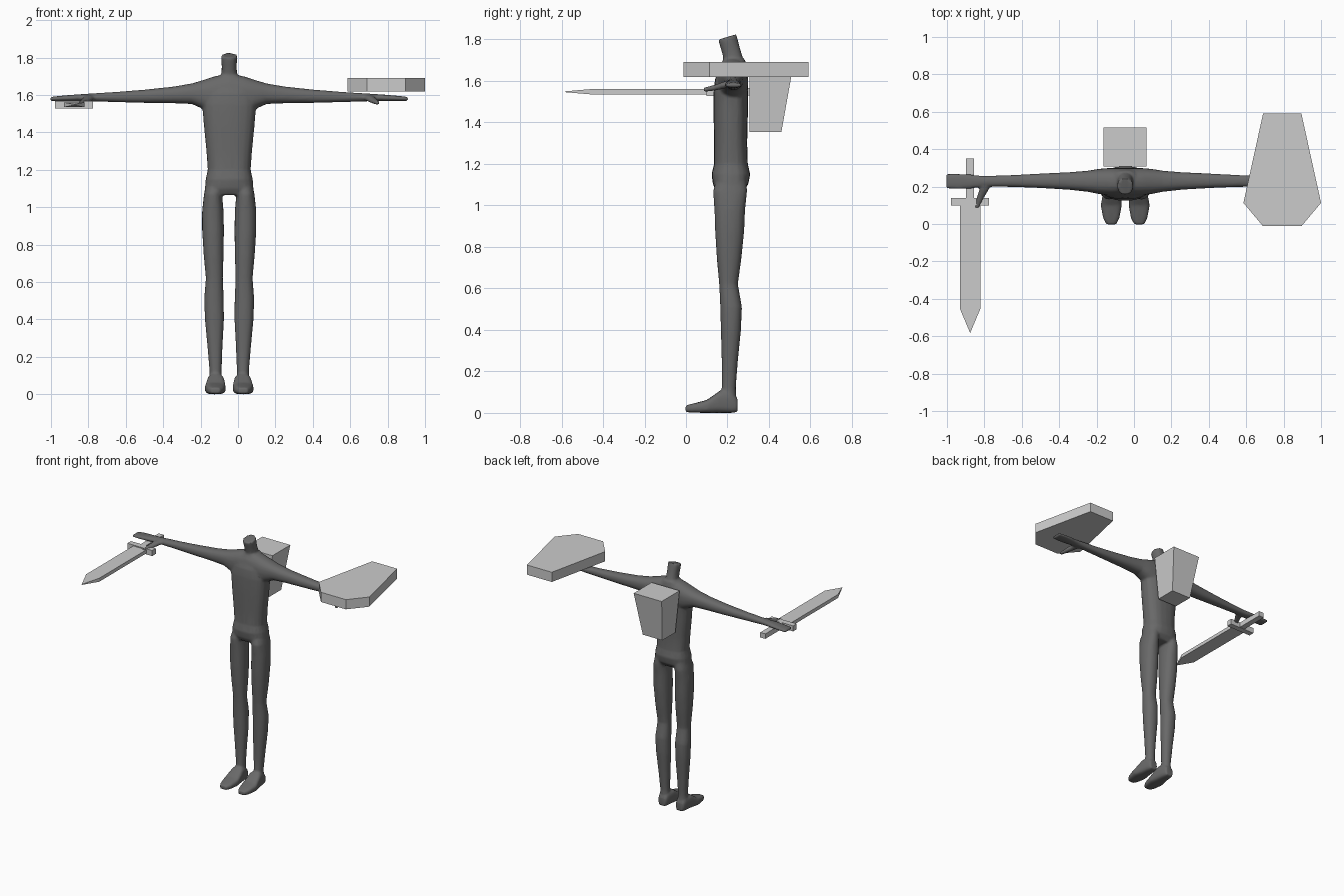
import bpy, bmesh, math

if "Cube" in bpy.data.objects:
    bpy.data.objects.remove(bpy.data.objects["Cube"])

CX = -0.047          # symmetry plane of the figure
SIDES = 20


def material(name, value):
    m = bpy.data.materials.new(name)
    m.diffuse_color = (value, value, value, 1)
    m.use_nodes = True
    m.node_tree.nodes["Principled BSDF"].inputs["Base Color"].default_value = m.diffuse_color
    return m


BODY = material("dark grey", 0.14)
GEAR = material("light grey", 0.60)


def make_object(name, bm, mat):
    bmesh.ops.recalc_face_normals(bm, faces=bm.faces)
    me = bpy.data.meshes.new(name)
    bm.to_mesh(me)
    bm.free()
    me.materials.append(mat)
    ob = bpy.data.objects.new(name, me)
    bpy.context.collection.objects.link(ob)
    return ob


def loft(bm, axis, rings, power=0.9, mirror=False):
    """Skin rounded rings (t, a0, a1, b0, b1[, slope]) along an axis."""
    loops = []
    for t, a0, a1, b0, b1, *slope in rings:
        loop = []
        for i in range(SIDES):
            ang = 2 * math.pi * i / SIDES
            c, s = math.cos(ang), math.sin(ang)
            a = (a0 + a1) / 2 + (a1 - a0) / 2 * math.copysign(abs(c) ** power, c)
            db = (b1 - b0) / 2 * math.copysign(abs(s) ** power, s)
            b = (b0 + b1) / 2 + db
            tt = t + (slope[0] * db if slope else 0)
            x, y, z = {'x': (tt, a, b), 'y': (a, tt, b), 'z': (a, b, tt)}[axis]
            loop.append(bm.verts.new((2 * CX - x if mirror else x, y, z)))
        loops.append(loop)
    for l0, l1 in zip(loops, loops[1:]):
        for i in range(SIDES):
            j = (i + 1) % SIDES
            bm.faces.new((l0[i], l0[j], l1[j], l1[i]))
    bm.faces.new(loops[0])
    bm.faces.new(loops[-1])


def prism(name, bottom, top):
    """Solid between two matching outlines of 3D points."""
    bm = bmesh.new()
    lo = [bm.verts.new(p) for p in bottom]
    hi = [bm.verts.new(p) for p in top]
    bm.faces.new(lo)
    bm.faces.new(hi)
    for i in range(len(lo)):
        j = (i + 1) % len(lo)
        bm.faces.new((lo[i], lo[j], hi[j], hi[i]))
    return make_object(name, bm, GEAR)


def plate(name, outline, z0, z1):
    return prism(name, [(x, y, z0) for x, y in outline],
                 [(x, y, z1) for x, y in outline])


def rect(x0, x1, y0, y1):
    return [(x0, y0), (x1, y0), (x1, y1), (x0, y1)]


# Body: overlapping lofts fused into one smooth skin
bm = bmesh.new()

# torso: (z, half width, front y, back y)
torso = [(1.065, 0.128, 0.15, 0.27), (1.10, 0.130, 0.13, 0.300),
         (1.15, 0.126, 0.123, 0.310), (1.20, 0.115, 0.135, 0.298),
         (1.30, 0.122, 0.135, 0.295), (1.42, 0.134, 0.133, 0.298),
         (1.55, 0.145, 0.133, 0.300), (1.61, 0.135, 0.14, 0.300),
         (1.66, 0.100, 0.16, 0.295), (1.705, 0.055, 0.18, 0.285)]
loft(bm, 'z', [(z, CX - w, CX + w, y0, y1) for z, w, y0, y1 in torso], 0.8)

# neck, leaning forward with a tilted cut
loft(bm, 'z', [(1.62, CX - .07, CX + .07, .18, .29), (1.70, CX - .043, CX + .043, .183, .278),
               (1.75, CX - .040, CX + .040, .172, .260, .2),
               (1.812, CX - .043, CX + .043, .155, .243, .3)])

# arms: (distance from the centre, y0, y1, z0, z1)
arm = [(0.0, .15, .30, 1.50, 1.715), (0.08, .152, .30, 1.50, 1.70),
       (0.14, .16, .295, 1.525, 1.68), (0.20, .172, .285, 1.552, 1.662),
       (0.30, .183, .277, 1.556, 1.645), (0.45, .192, .270, 1.558, 1.629),
       (0.60, .198, .262, 1.562, 1.617), (0.76, .20, .257, 1.567, 1.607),
       (0.83, .188, .265, 1.568, 1.602), (0.90, .185, .270, 1.568, 1.596),
       (0.957, .190, .270, 1.568, 1.590)]
loft(bm, 'x', [(CX - d, *r) for d, *r in reversed(arm)] +
     [(CX + d, *r) for d, *r in arm[1:]], 0.85)

leg = [(1.13, -.17, -.06, .15, .29), (1.07, -.182, -.085, .13, .295),
       (0.98, -.192, -.077, .137, .285), (0.88, -.192, -.075, .14, .281),
       (0.75, -.184, -.077, .148, .268), (0.62, -.172, -.081, .16, .250),
       (0.51, -.181, -.076, .165, .270), (0.40, -.177, -.075, .168, .265),
       (0.25, -.163, -.083, .172, .250), (0.12, -.152, -.088, .173, .240),
       (0.04, -.155, -.086, .165, .243)]
foot = [(-.002, -.148, -.095, .004, .036), (.03, -.165, -.078, .001, .044),
        (.10, -.178, -.065, 0, .062), (.165, -.166, -.072, 0, .108),
        (.22, -.158, -.080, 0, .10), (.248, -.150, -.088, .003, .07)]
thumb = [(.085, -.852, -.828, 1.547, 1.568), (.14, -.842, -.802, 1.553, 1.582),
         (.19, -.825, -.772, 1.565, 1.60), (.225, -.82, -.76, 1.572, 1.60)]
for side in (False, True):
    loft(bm, 'z', leg, 0.9, side)
    loft(bm, 'y', foot, 0.6, side)
    loft(bm, 'y', thumb, 0.9, side)

body = make_object("body", bm, BODY)
remesh = body.modifiers.new("fuse", 'REMESH')
remesh.mode = 'VOXEL'
remesh.voxel_size = 0.008
remesh.use_smooth_shade = True
smooth = body.modifiers.new("soften", 'SMOOTH')
smooth.factor = 0.5
smooth.iterations = 4
body.modifiers.new("lighten", 'DECIMATE').ratio = 0.2

# Shield above the left hand
plate("shield", [(.585, .113), (.69, -.012), (.895, -.012), (1.0, .113),
                 (.895, .59), (.69, .59)], 1.62, 1.692)

# Backpack tapering towards the bottom
prism("backpack",
      [(x, y, 1.355) for x, y in rect(CX - .08, CX + .08, .307, .46)],
      [(x, y, 1.675) for x, y in rect(CX - .115, CX + .115, .307, .517)])

# Sword in the right hand
SX = -0.876
plate("sword_guard", rect(SX - .102, SX + .102, .098, .14), 1.527, 1.568)
plate("sword_handle", rect(SX - .021, SX + .021, .14, .35), 1.53, 1.567)
blade = [(SX - .054, .098), (SX - .054, -.455), (SX, -.583),
         (SX + .054, -.455), (SX + .054, .098)]
thick = [.013, .013, .002, .013, .013]
prism("sword_blade", [(x, y, 1.548 - t) for (x, y), t in zip(blade, thick)],
      [(x, y, 1.548 + t) for (x, y), t in zip(blade, thick)])
